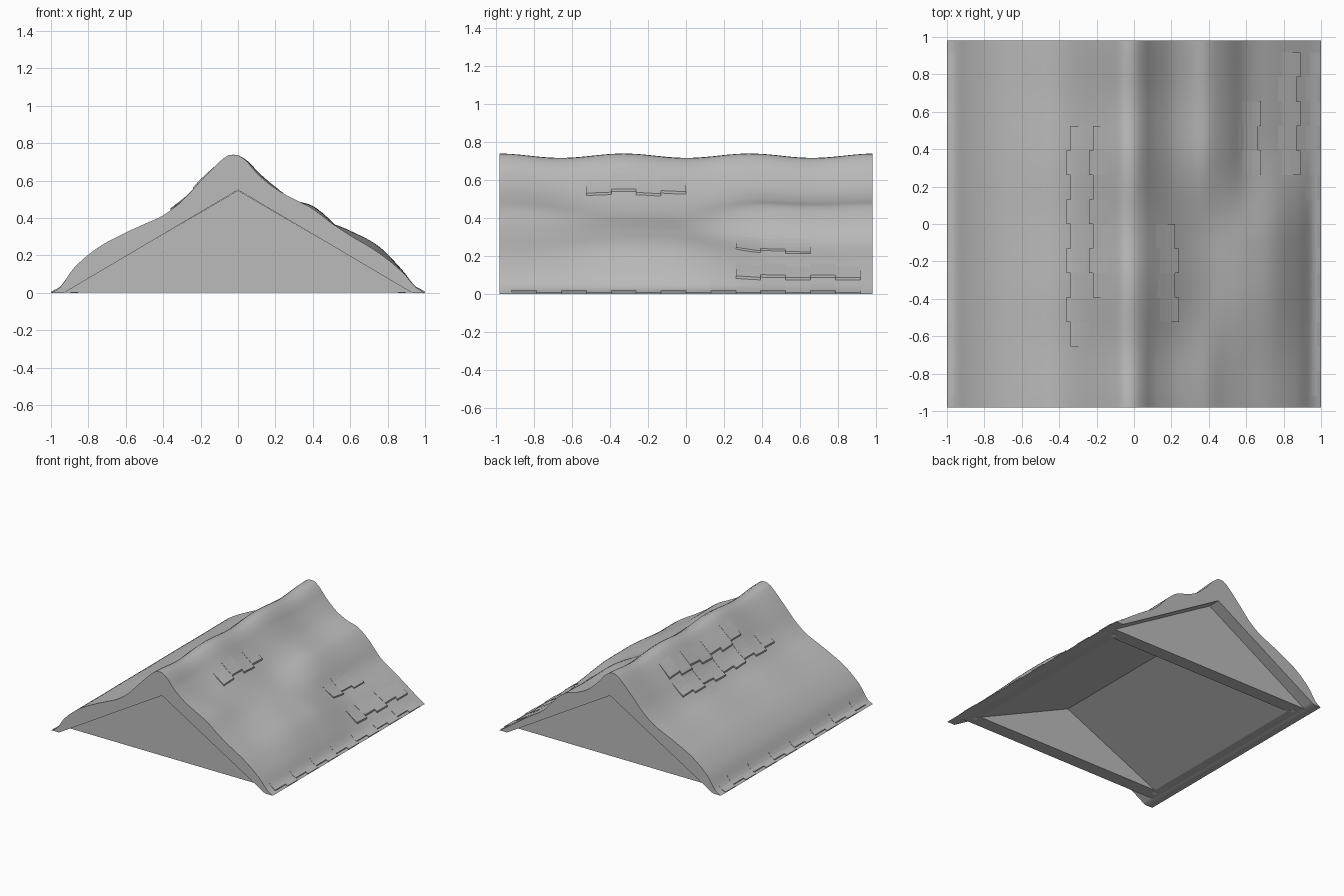
import bpy, bmesh, math

if "Cube" in bpy.data.objects:
    bpy.data.objects.remove(bpy.data.objects["Cube"])


def material(name, value):
    m = bpy.data.materials.new(name)
    m.use_nodes = True
    colour = (value, value, value, 1)
    m.diffuse_color = colour
    m.node_tree.nodes["Principled BSDF"].inputs["Base Color"].default_value = colour
    return m


GREY = material("roof grey", 0.5)
PALE = material("pale grey", 0.8)


def finish(bm, name, mat, smooth=False):
    bmesh.ops.recalc_face_normals(bm, faces=bm.faces)
    mesh = bpy.data.meshes.new(name)
    bm.to_mesh(mesh)
    bm.free()
    obj = bpy.data.objects.new(name, mesh)
    bpy.context.collection.objects.link(obj)
    mesh.materials.append(mat)
    if smooth:
        bpy.ops.object.select_all(action="DESELECT")
        obj.select_set(True)
        bpy.context.view_layer.objects.active = obj
        bpy.ops.object.shade_smooth_by_angle(angle=math.radians(35))
    return obj


# Slope profiles: height at each distance from the ridge
KNOTS = (0, .05, .1, .2, .3, .4, .5, .6, .75, .88, .95, 1)
RIGHT = (.725, .725, .69, .59, .485, .41, .365, .32, .24, .13, .03, 0)
FRONT = (.725, .69, .63, .55, .495, .445, .37, .305, .215, .11, .03, 0)
MIDDLE = (.725, .695, .645, .55, .47, .41, .37, .33, .25, .12, .03, 0)
BACK = (.725, .69, .63, .54, .49, .46, .38, .27, .17, .08, .03, 0)
HALF = .98      # half length
EAVE, PEAK = .93, .55      # underside triangle
STEP = .131     # shingle width


def curve(table, d):
    # Cubic through the profile knots
    i = max(k for k in range(len(KNOTS) - 1) if KNOTS[k] <= d)

    def slope(k):
        a, b = max(k - 1, 0), min(k + 1, len(KNOTS) - 1)
        return (table[b] - table[a]) / (KNOTS[b] - KNOTS[a])
    h = KNOTS[i + 1] - KNOTS[i]
    t = (d - KNOTS[i]) / h
    return ((2*t**3 - 3*t**2 + 1) * table[i] + (t**3 - 2*t**2 + t) * h * slope(i)
            + (3*t**2 - 2*t**3) * table[i + 1] + (t**3 - t**2) * h * slope(i + 1))


def ease(a, b, v):
    t = min(max((v - a) / (b - a), 0), 1)
    return t * t * (3 - 2 * t)


def height(x, y):
    d = min(abs(x), 1)
    if x < 0:
        z = curve(RIGHT, d)
    else:
        f, b = ease(-.3, -.85, y), ease(-.1, .45, y)
        z = curve(MIDDLE, d) * (1 - f - b) + curve(FRONT, d) * f + curve(BACK, d) * b
    # Gentle sag along the ridge
    wave = .012 * math.sin(y * 9.5 - 1.6) * (1 - d) ** 2
    return max(z + wave, 0)


# Sagging roof: outer surface and triangular underside, lofted along y
bm = bmesh.new()
n, rows = 80, 60
rings = []
for j in range(rows + 1):
    y = -HALF + 2 * HALF * j / rows
    outer, inner = [], []
    for i in range(n + 1):
        x = -1 + 2 * i / n
        outer.append(bm.verts.new((x, y, height(x, y))))
        inner.append(bm.verts.new((x * EAVE, y, PEAK * (1 - abs(x)))))
    rings.append((outer, inner))
for (o1, i1), (o2, i2) in zip(rings, rings[1:]):
    for k in range(n):
        bm.faces.new((o1[k], o1[k + 1], o2[k + 1], o2[k]))
        bm.faces.new((i1[k], i2[k], i2[k + 1], i1[k + 1]))
    for k in (0, n):
        bm.faces.new((o1[k], o2[k], i2[k], i1[k]))
for o, i in (rings[0], rings[-1]):
    for k in range(n):
        bm.faces.new((o[k], i[k], i[k + 1], o[k + 1]))
finish(bm, "roof", GREY, smooth=True)


# Shingle rows: thin wedges following the slope, staggered at the lower edge
def shingle_row(name, edge, start, end, lift=.012, length=.1):
    bm = bmesh.new()
    side = math.copysign(1, edge)
    first, last = round(start / STEP), round(end / STEP)
    for k in range(first, last):
        low = abs(edge) - (.02 if k % 2 else 0)
        tops, bases = [], []
        for s in range(5):
            d = low - length * (1 - s / 4)
            for e in (k, k + 1):
                x, y = side * d, min(max(e * STEP, -HALF), HALF)
                z = height(x, y)
                tops.append(bm.verts.new((x, y, z + lift * s / 4 + .001)))
                bases.append(bm.verts.new((x, y, max(z - .004, 0))))
        for s in range(0, 8, 2):
            bm.faces.new((tops[s], tops[s + 1], tops[s + 3], tops[s + 2]))
            bm.faces.new((bases[s], bases[s + 2], bases[s + 3], bases[s + 1]))
            for e in (0, 1):
                a, b = s + e, s + e + 2
                bm.faces.new((tops[a], tops[b], bases[b], bases[a]))
        for a in (0, 8):
            bm.faces.new((tops[a], tops[a + 1], bases[a + 1], bases[a]))
    finish(bm, name, GREY)


shingle_row("left_upper_shingles", .24, -.55, .05)
shingle_row("left_middle_shingles", .68, .27, .7, .008)
shingle_row("left_lower_shingles", .89, .2, HALF)
shingle_row("left_eave_shingles", 1, -HALF, HALF, .006, .06)
shingle_row("right_upper_shingles", -.24, -.45, .5)
shingle_row("right_middle_shingles", -.36, -.65, .5)
shingle_row("right_eave_shingles", -1, -HALF, HALF, .006, .06)


# Gable body: wedge with a hollow opening underneath
def wedge(bm, half_x, half_y, peak, base):
    return [[bm.verts.new(p) for p in
             ((-half_x, y, base), (half_x, y, base), (0, y, peak))]
            for y in (-half_y, half_y)]


bm = bmesh.new()
shells = [wedge(bm, EAVE - .002, .88, PEAK - .002, .003),
          wedge(bm, .85, .77, .39, .003)]
for f, b in shells:
    bm.faces.new(f)
    bm.faces.new(b)
    bm.faces.new((f[0], f[2], b[2], b[0]))
    bm.faces.new((f[1], b[1], b[2], f[2]))
(of, ob), (nf, nb) = shells
outline, opening = (of[0], of[1], ob[1], ob[0]), (nf[0], nf[1], nb[1], nb[0])
for k in range(4):
    m = (k + 1) % 4
    bm.faces.new((outline[k], outline[m], opening[m], opening[k]))
finish(bm, "gable_body", GREY)

# Small round pads on the underside corners
for sx, side in ((1, "left"), (-1, "right")):
    for sy, end in ((-1, "front"), (1, "back")):
        bpy.ops.mesh.primitive_cylinder_add(vertices=16, radius=.02, depth=.005,
                                            location=(sx * .875, sy * .805, .0025))
        pad = bpy.context.object
        pad.name = f"{end}_{side}_pad"
        pad.data.materials.append(PALE)
